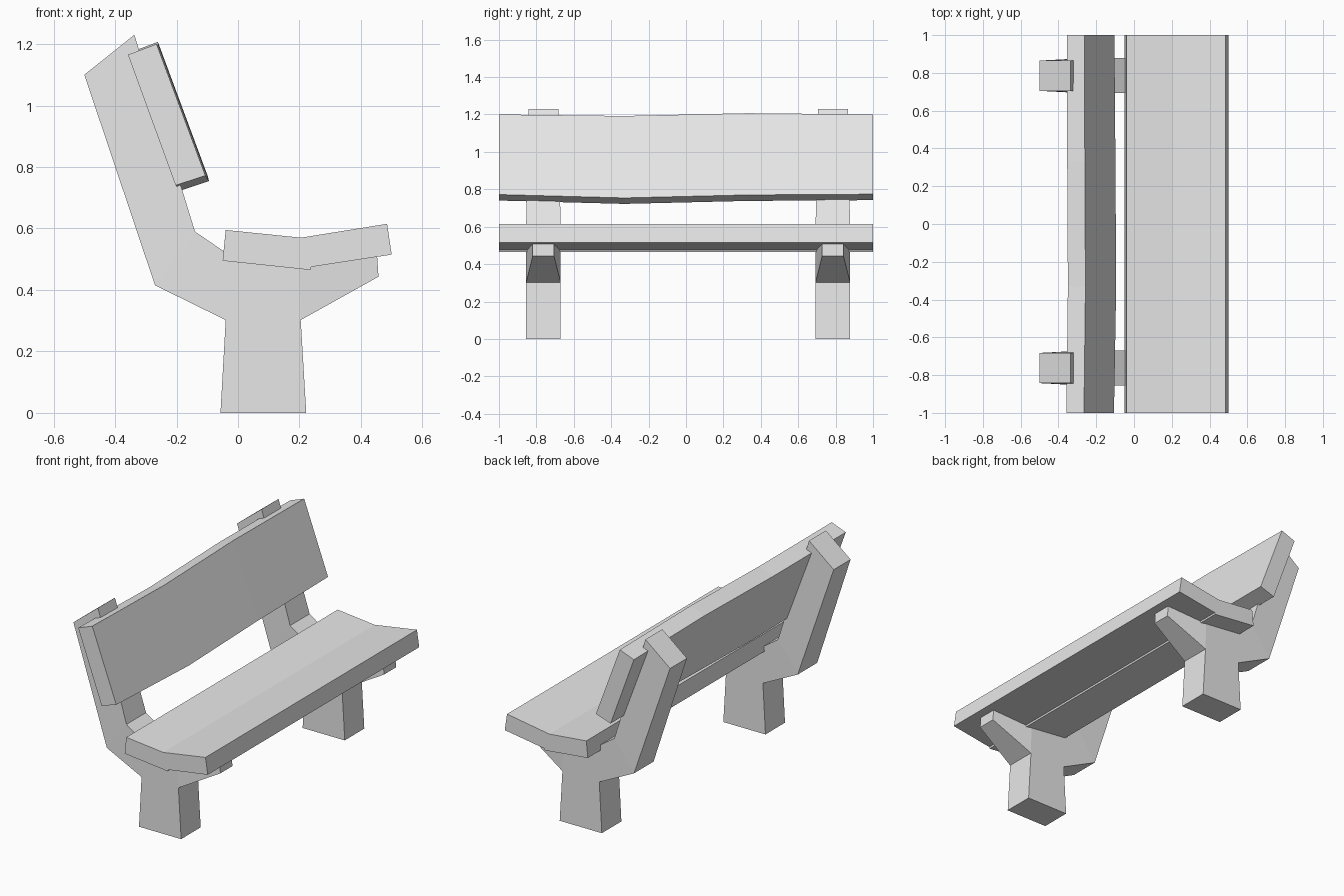
import bpy
import bmesh

cube = bpy.data.objects.get("Cube")
if cube:
    bpy.data.objects.remove(cube, do_unlink=True)

stone = bpy.data.materials.new("grey_stone")
stone.use_nodes = True
colour = (0.8, 0.8, 0.8, 1)
stone.diffuse_color = colour
stone.node_tree.nodes["Principled BSDF"].inputs["Base Color"].default_value = colour


def finish(name, bm, location=(0, 0, 0)):
    """Turn a bmesh into a flat-shaded object."""
    bmesh.ops.recalc_face_normals(bm, faces=bm.faces)
    mesh = bpy.data.meshes.new(name)
    bm.to_mesh(mesh)
    bm.free()
    mesh.materials.append(stone)
    obj = bpy.data.objects.new(name, mesh)
    obj.location = location
    bpy.context.collection.objects.link(obj)
    return obj


def loft(name, sections):
    """Skin a row of (y, profile) sections along the bench."""
    bm = bmesh.new()
    rings = [[bm.verts.new((x, y, z)) for x, z in prof] for y, prof in sections]
    for a, b in zip(rings, rings[1:]):
        for i in range(len(a)):
            j = (i + 1) % len(a)
            bm.faces.new((a[i], a[j], b[j], b[i]))
    bm.faces.new(rings[0])
    bm.faces.new(rings[-1])
    return finish(name, bm)


# Bent seat, with a small step under the crease
seat = [(-.05, .495), (-.04, .595), (.205, .57), (.485, .615),
        (.5, .515), (.238, .475), (.235, .465)]
loft("seat", [(-1, seat), (1, seat)])

# Leaning backrest board with slightly wavy long edges
board = [(-.358, 1.165), (-.265, 1.2), (-.106, .772), (-.203, .74)]


def backrest_section(y, push, top, bottom):
    # The board leans, so sliding along it also moves x
    lifts = (top, top, bottom, bottom)
    return y, [(x + push - .37 * d, z + d) for (x, z), d in zip(board, lifts)]


loft("backrest", [backrest_section(-1, 0, 0, 0),
                  backrest_section(-.33, .005, -.008, -.018),
                  backrest_section(.33, .007, .007, -.002),
                  backrest_section(1, .003, 0, .002)])

# Forked leg outline: x, z, half thickness
WIDE, SLIM, TIP = .0925, .08, .057
outline = {
    "foot_back": (-.057, 0, WIDE), "foot_front": (.222, 0, WIDE),
    "fork_front": (.204, .302, WIDE), "fork_back": (-.04, .302, WIDE),
    "tip_low": (.457, .443, TIP), "tip_high": (.452, .52, TIP),
    "under_seat": (.2, .5, WIDE), "seat_back": (-.045, .525, WIDE),
    "elbow_in": (-.14, .59, WIDE), "elbow_out": (-.27, .415, WIDE),
    "top_in": (-.337, 1.23, SLIM), "top_out": (-.5, 1.1, SLIM),
}
panels = [
    ("foot_back", "foot_front", "fork_front", "fork_back"),
    ("fork_back", "fork_front", "under_seat", "seat_back"),
    ("fork_front", "tip_low", "tip_high", "under_seat"),
    ("elbow_out", "fork_back", "seat_back", "elbow_in"),
    ("top_out", "elbow_out", "elbow_in", "top_in"),
]


def leg(name, y):
    bm = bmesh.new()
    sides = [{k: bm.verts.new((x, s * w, z)) for k, (x, z, w) in outline.items()}
             for s in (-1, 1)]
    near, far = sides
    for panel in panels:
        for side in sides:
            bm.faces.new([side[k] for k in panel])
    # Close the rim along edges used by one panel only
    edges = [(p[i], p[(i + 1) % len(p)]) for p in panels for i in range(len(p))]
    for a, b in edges:
        if (b, a) not in edges:
            bm.faces.new((near[a], near[b], far[b], far[a]))
    return finish(name, bm, (0, y, 0))


leg("near_leg", -.7625)
leg("far_leg", .785)
